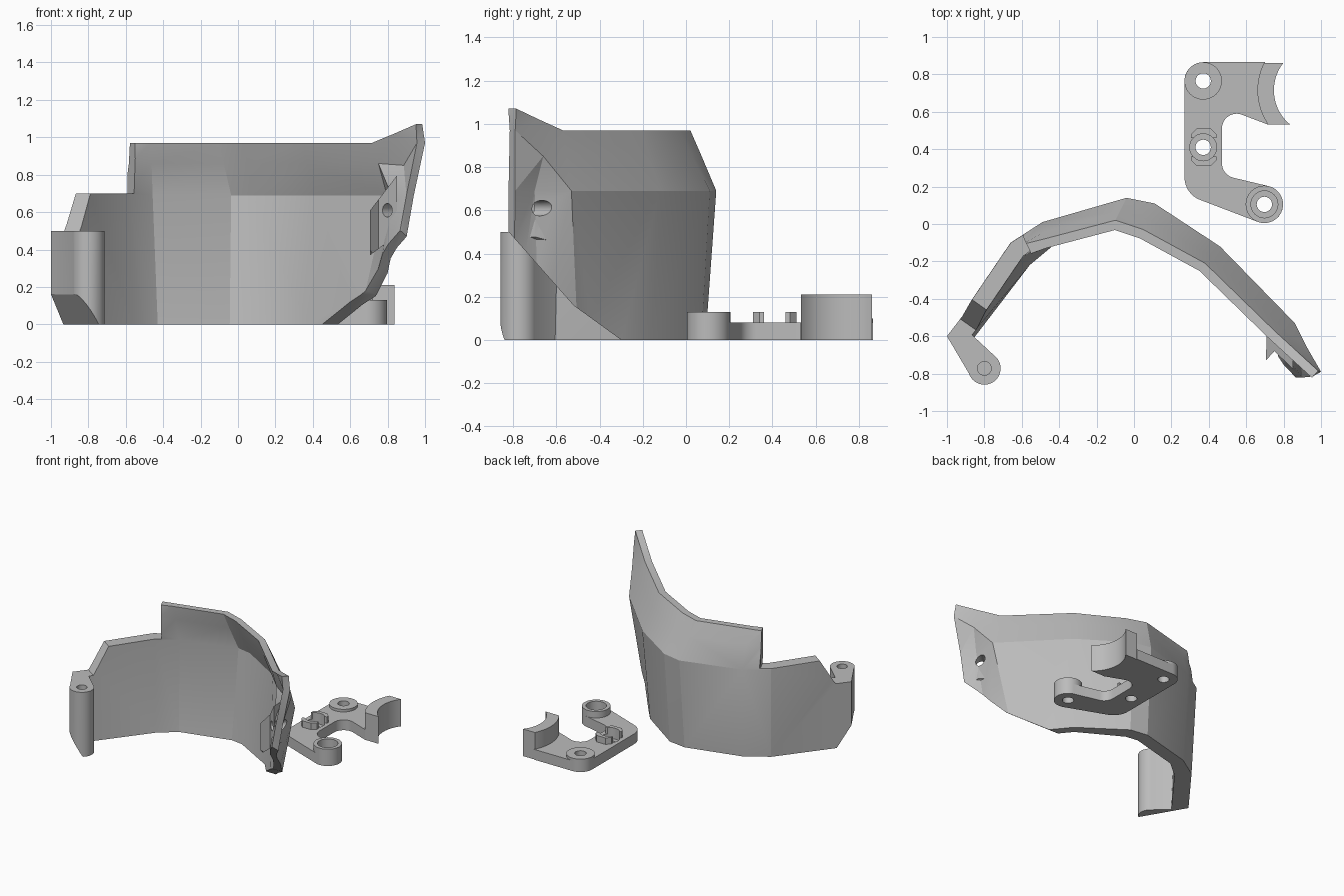
import bpy, bmesh, math
from mathutils import Vector

if "Cube" in bpy.data.objects:
    bpy.data.objects.remove(bpy.data.objects["Cube"])

grey = bpy.data.materials.new("plain grey")
grey.diffuse_color = (0.5, 0.5, 0.5, 1)
grey.use_nodes = True
grey.node_tree.nodes["Principled BSDF"].inputs["Base Color"].default_value = grey.diffuse_color


def make(name, bm):
    bmesh.ops.recalc_face_normals(bm, faces=bm.faces)
    me = bpy.data.meshes.new(name)
    bm.to_mesh(me)
    bm.free()
    me.materials.append(grey)
    ob = bpy.data.objects.new(name, me)
    bpy.context.collection.objects.link(ob)
    return ob


def prism(name, pts, lo, hi, axis="z"):
    """Extrude a flat outline along one axis."""
    place = {"z": lambda a, b, t: (a, b, t),
             "x": lambda a, b, t: (t, a, b),
             "y": lambda a, b, t: (a, t, b)}[axis]
    bm = bmesh.new()
    n = len(pts)
    low = [bm.verts.new(place(a, b, lo)) for a, b in pts]
    top = [bm.verts.new(place(a, b, hi)) for a, b in pts]
    bm.faces.new(low)
    bm.faces.new(top)
    for i in range(n):
        j = (i + 1) % n
        bm.faces.new((low[i], low[j], top[j], top[i]))
    return make(name, bm)


def arc(cx, cy, r, a0, a1, n=16):
    return [(cx + r * math.cos(math.radians(a0 + (a1 - a0) * i / n)),
             cy + r * math.sin(math.radians(a0 + (a1 - a0) * i / n))) for i in range(n + 1)]


def disc(name, cx, cy, r, lo, hi, n=40):
    return prism(name, arc(cx, cy, r, 0, 360, n)[:-1], lo, hi)


def combine(tool, targets, op="DIFFERENCE"):
    """Apply a boolean to each target, then drop the tool."""
    tool.hide_render = True
    for ob in targets:
        mod = ob.modifiers.new("cut", "BOOLEAN")
        mod.operation = op
        mod.solver = "EXACT"
        mod.object = tool
        bpy.context.view_layer.objects.active = ob
        bpy.ops.object.modifier_apply(modifier=mod.name)
    bpy.data.objects.remove(tool)


def slice_off(ob, point, normal):
    """Remove everything on the normal's side of a plane and close the cut."""
    bm = bmesh.new()
    bm.from_mesh(ob.data)
    bmesh.ops.bisect_plane(bm, geom=bm.verts[:] + bm.edges[:] + bm.faces[:], dist=1e-5,
                           plane_co=point, plane_no=normal, clear_outer=True)
    bmesh.ops.holes_fill(bm, edges=[e for e in bm.edges if e.is_boundary], sides=0)
    bmesh.ops.recalc_face_normals(bm, faces=bm.faces)
    bm.to_mesh(ob.data)
    bm.free()


def offset(line, d):
    """Mitred inward offset of a plan polyline, thinner at the right end."""
    pts = [Vector(p[:2]) for p in line]
    nor = []
    for a, b in zip(pts, pts[1:]):
        e = (b - a).normalized()
        nor.append(Vector((e.y, -e.x)))
    out = []
    for i, p in enumerate(pts):
        n0, n1 = nor[max(i - 1, 0)], nor[min(i, len(nor) - 1)]
        m = (n0 + n1).normalized()
        w = d * 1.2 if i < 2 else d if i < 5 else min(d, .065 if i < 7 else .05)
        q = p + m * (w / max(m.dot(n0), 0.5))
        out.append((q.x, q.y, line[i][2]))
    return out


# curved shell: plan lines at four heights, lofted with a wall thickness
bottom = [(-1, -.6), (-.64, -.13), (-.47, -.02), (-.05, .09), (.09, .07),
          (.42, -.16), (.70, -.50), (.76, -.68), (.82, -.80)]
middle = [(-1, -.6), (-.66, -.10), (-.49, .01), (-.04, .14), (.11, .11),
          (.46, -.12), (.86, -.53), (.87, -.70), (.94, -.79)]
upper = [(-.94, -.56), (-.60, -.11), (-.48, -.08), (-.10, .02), (.05, -.03),
         (.38, -.21), (.75, -.57), (.87, -.68), (.985, -.785)]
rise = [0.97] * 7 + [1.02, 1.07]
flare = [(a[0] + (b[0] - a[0]) * .6, a[1] + (b[1] - a[1]) * .6, .86)
         for a, b in zip(middle[:7], upper)] + [(.925, -.66, .85), (1.0, -.79, .97)]
rows = [[(x, y, 0) for x, y in bottom], [(x, y, .69) for x, y in middle], flare,
        [(x, y, z) for (x, y), z in zip(upper, rise)]]
loop = rows + [offset(r, d) for r, d in zip(rows[::-1], (.05, .065, .08, .10))]
bm = bmesh.new()
grid = [[bm.verts.new(p) for p in row] for row in loop]
k = len(grid)
for r in range(k):
    a, b = grid[r], grid[(r + 1) % k]
    for i in range(len(a) - 1):
        bm.faces.new((a[i], a[i + 1], b[i + 1], b[i]))
for end in (0, -1):
    c = [row[end] for row in grid]
    for i in range(k // 2 - 1):
        bm.faces.new((c[i], c[i + 1], c[k - 2 - i], c[k - 1 - i]))
bmesh.ops.triangulate(bm, faces=bm.faces)
shell = make("curved_shell", bm)

# post and arm at the left end
arm = prism("hinge_post", [(-1, -.6), (-.875, -.812), (-.74, -.71), (-.88, -.58), (-.93, -.52)], 0, .5)
combine(disc("post", -.80, -.772, .087, 0, .5), [arm], "UNION")
combine(disc("post_hole", -.80, -.772, .037, .25, .6, 24), [arm])

# screw lug inside the right end, tapered above and below
lug = prism("screw_lug", [(.71, -.59), (.705, -.73), (.75, -.68), (.85, -.775), (.85, -.70), (.80, -.56)],
            .30, .80)
slice_off(lug, (.73, -.7, .64), (-.24, 0, .185))
slice_off(lug, (.72, -.7, .38), (.6, 0, -.8))

# trims: stepped left top, angled ends, sloped right bottom
combine(prism("step_cut", [(-1.2, .7), (-.59, .7), (-.59, 1.2), (-1.2, 1.2)], -1.2, 1, "y"), [shell])
combine(prism("step_end_cut", [(-.60, -.03), (-.597, -.06), (-.53, -.20), (-.53, -.3), (-.8, -.3), (-.8, -.03)],
              .7, 1.2), [shell])
ramp = prism("ramp_cut", [(-1.5, .5), (-.951, .5), (-.80, .75), (-1.5, .75)], -1, 1.5, "y")
ramp.rotation_euler.z = math.radians(54.7)
bpy.context.view_layer.update()
combine(ramp, [shell])
combine(prism("slope_cut", [(-.23, -.05), (-.52, .16), (-.82, .5), (-1.1, .74), (-1.1, -.05)],
              .2, 1.3, "x"), [shell, lug])

# slanted underside of the left foot
for part in (shell, arm):
    slice_off(part, (-.80, -.744, 0), (-.86, -.5, -.62))

# screw hole running diagonally through lug and shell
bm = bmesh.new()
bmesh.ops.create_cone(bm, cap_ends=True, segments=24, radius1=.036, radius2=.036, depth=.4)
hole = make("screw_hole", bm)
hole.rotation_euler = (math.pi / 2, 0, math.radians(-45))
hole.location = (.835, -.69, .61)
bpy.context.view_layer.update()
combine(hole, [shell, lug])

# bracket plate
outline = (arc(.37, .765, .10, 180, 90) + [(.70, .865), (.67, .72), (.72, .53)]
           + arc(.55, .51, .08, 78, 180, 8) + arc(.55, .325, .08, 180, 252, 8)
           + arc(.697, .105, .10, 75, -110) + arc(.40, .25, .13, 252, 180, 8))
plate = prism("bracket_plate", outline, 0, .08)

# concave hook at the plate's end
hook = prism("bracket_hook", arc(.985, .715, .237, 142, 231) + arc(.98, .715, .32, 215, 153), 0, .21)

# raised bosses
front_boss = disc("front_boss", .697, .105, .10, 0, .13)
rear_boss = disc("rear_boss", .37, .765, .10, 0, .10)

# two tabs beside the middle hole
tabs = []
for side in (-1, 1):
    y = .41 + side * .10
    pts = [(.305, .41 + side * .05), (.305, y - side * .03), (.335, y), (.41, y),
           (.44, y - side * .03), (.44, .41 + side * .05)]
    tabs.append(prism("middle_tab", pts, .07, .13))

# holes and counterbores
for x, y, wide, floor, parts in ((.697, .105, .072, .06, [plate, front_boss]),
                                 (.37, .41, .072, .045, [plate] + tabs),
                                 (.37, .765, 0, 0, [plate, rear_boss])):
    if wide:
        combine(disc("counterbore", x, y, wide, floor, .3), parts)
        parts = [p for p in parts if p not in tabs]
    combine(disc("bolt_hole", x, y, .041, -.1, .3, 24), parts)

# smooth the round sides, keep the facets crisp
for ob in bpy.data.objects:
    ob.select_set(True)
    bpy.context.view_layer.objects.active = ob
bpy.ops.object.shade_smooth_by_angle(angle=math.radians(20))
